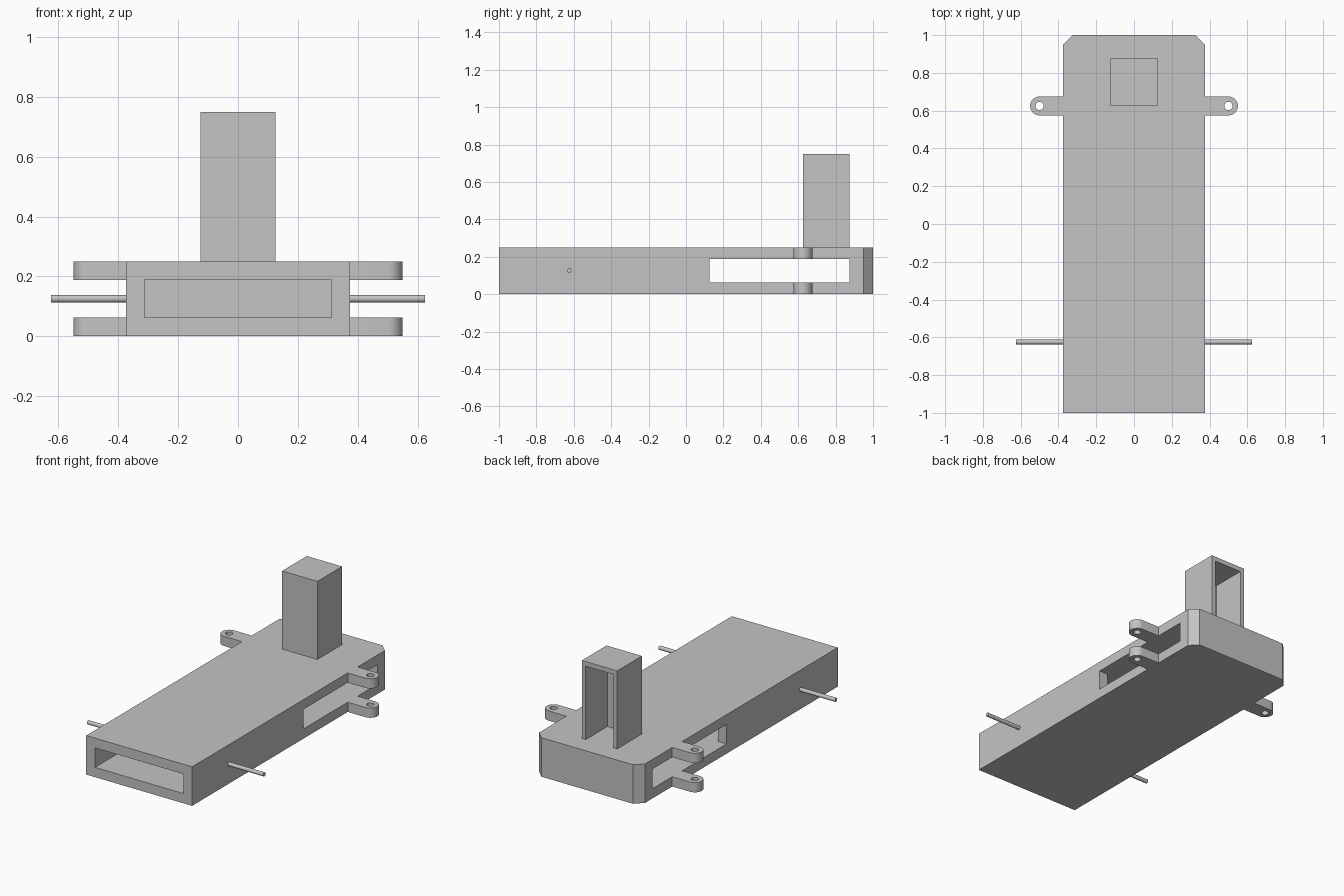
import bpy, bmesh
from math import sin, cos, pi, radians
from mathutils import Matrix

cube = bpy.data.objects.get("Cube")
if cube:
    bpy.data.objects.remove(cube, do_unlink=True)

GREY = (0.55, 0.55, 0.55, 1)
grey = bpy.data.materials.new("plain_grey")
grey.use_nodes = True
grey.diffuse_color = GREY
grey.node_tree.nodes["Principled BSDF"].inputs["Base Color"].default_value = GREY


def finish(name, bm):
    bmesh.ops.recalc_face_normals(bm, faces=bm.faces)
    mesh = bpy.data.meshes.new(name)
    bm.to_mesh(mesh)
    bm.free()
    mesh.materials.append(grey)
    obj = bpy.data.objects.new(name, mesh)
    bpy.context.collection.objects.link(obj)
    return obj


def prism(name, half, z0, z1):
    """Mirror a right-hand outline across x = 0 and extrude it upwards."""
    outline = half + [(-x, y) for x, y in reversed(half)]
    bm = bmesh.new()
    face = bm.faces.new([bm.verts.new((x, y, z0)) for x, y in outline])
    top = bmesh.ops.extrude_face_region(bm, geom=[face])["geom"]
    bmesh.ops.translate(bm, vec=(0, 0, z1 - z0),
                        verts=[v for v in top if isinstance(v, bmesh.types.BMVert)])
    return finish(name, bm)


def rod(name, centre, radius, length, axis="Z"):
    bm = bmesh.new()
    turn = Matrix.Rotation(pi / 2, 4, "Y") if axis == "X" else Matrix()
    bmesh.ops.create_cone(bm, cap_ends=True, segments=32, radius1=radius, radius2=radius,
                          depth=length, matrix=Matrix.Translation(centre) @ turn)
    return finish(name, bm)


def activate(obj):
    bpy.ops.object.select_all(action="DESELECT")
    obj.select_set(True)
    bpy.context.view_layer.objects.active = obj


def cut(obj, cutter):
    cutter.hide_render = True
    mod = obj.modifiers.new("cut", "BOOLEAN")
    mod.operation, mod.solver, mod.object = "DIFFERENCE", "EXACT", cutter
    activate(obj)
    bpy.ops.object.modifier_apply(modifier=mod.name)
    bpy.data.objects.remove(cutter, do_unlink=True)


def smooth(obj):
    activate(obj)
    bpy.ops.object.shade_smooth_by_angle(angle=radians(30))


# Flat body with rounded side lugs and chamfered rear corners
W, LUG_X, LUG_Y, LUG_R = 0.375, 0.5, 0.625, 0.05
arc = [(LUG_X + LUG_R * cos(a), LUG_Y + LUG_R * sin(a))
       for a in (pi * (i / 16 - 0.5) for i in range(17))]
body = prism("body", [(W, -1), (W, LUG_Y - LUG_R)] + arc +
             [(W, LUG_Y + LUG_R), (W, 0.95), (W - 0.05, 1)], 0, 0.25)

# Cavity open at the front, widening into the side slots and splitting the lugs
cut(body, prism("cavity_cutter", [(0.3125, -1.1), (0.3125, 0.125), (0.7, 0.125),
                                  (0.7, 0.875)], 0.0625, 0.1875))
for side in (-1, 1):
    cut(body, rod("lug_hole_cutter", (side * LUG_X, LUG_Y, 0.125), 0.022, 0.4))
smooth(body)

# Square mast, hollow and open towards the back
mast = prism("mast", [(0.125, 0.625), (0.125, 0.875)], 0.25, 0.75)
cut(mast, prism("mast_cutter", [(0.098, 0.655), (0.098, 0.95)], 0.2, 0.72))

# Axle pins
for side, label in ((1, "left"), (-1, "right")):
    smooth(rod(label + "_axle_pin", (side * 0.5, -0.625, 0.125), 0.0125, 0.25, "X"))
